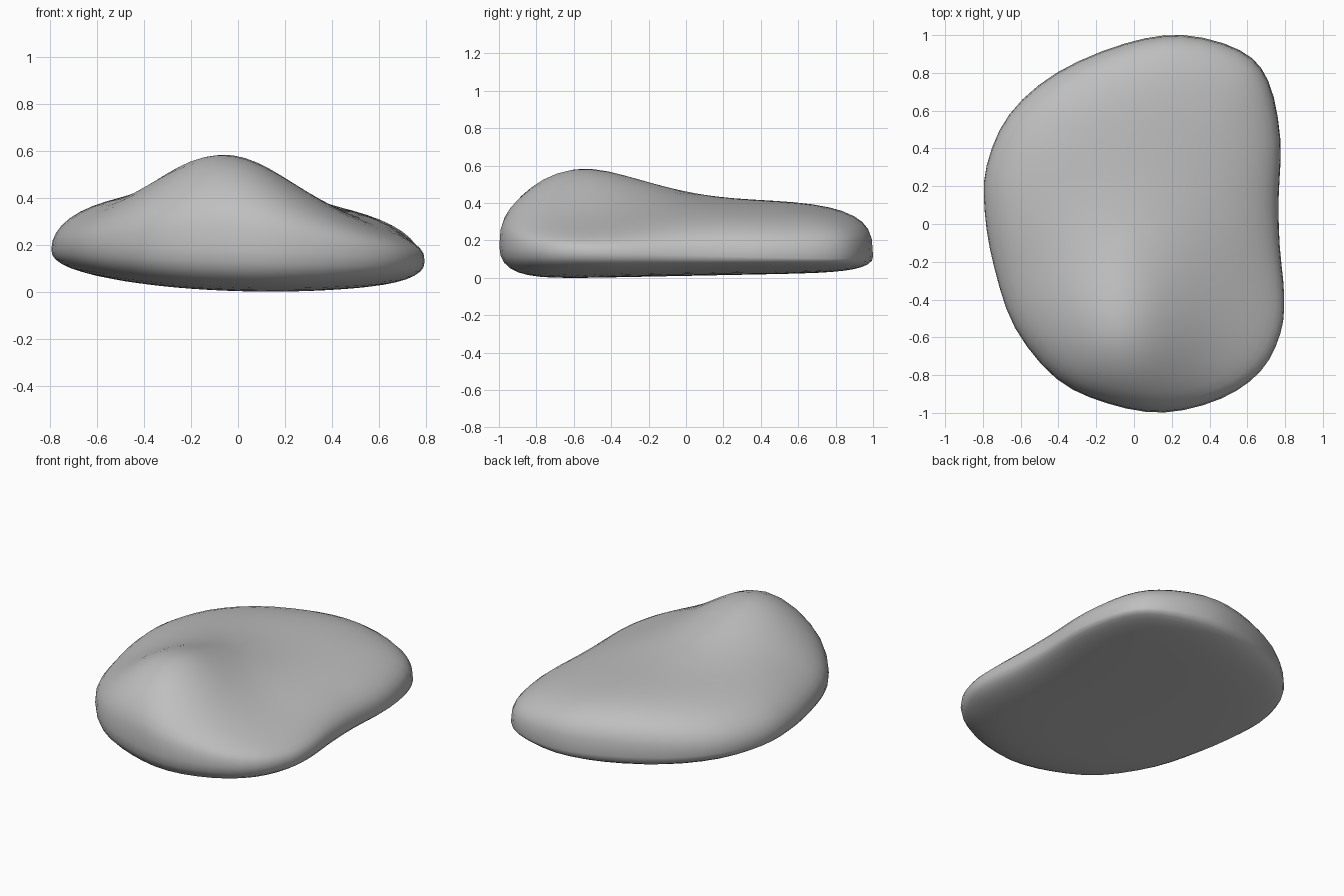
import bpy, bmesh, math
from mathutils import Vector

default_cube = bpy.data.objects.get("Cube")
if default_cube:
    bpy.data.objects.remove(default_cube, do_unlink=True)

# Plan outline, counter-clockwise
OUTLINE = [(.765, .12), (.775, .45), (.71, .76), (.56, .92), (.26, 1), (-.05, .955),
           (-.41, .8), (-.66, .58), (-.78, .31), (-.79, .06), (-.74, -.23),
           (-.63, -.55), (-.41, -.82), (-.14, -.95), (.16, -.998), (.46, -.925),
           (.67, -.78), (.775, -.58), (.795, -.38), (.772, -.12)]
STEPS = 3      # outline subdivisions per point
RINGS = 14     # rings from centre to rim


def smooth_loop(points, steps):
    """Closed Catmull-Rom curve through the points."""
    loop, count = [], len(points)
    for i in range(count):
        a, b, c, d = (Vector(points[(i + k) % count]) for k in (-1, 0, 1, 2))
        for s in range(steps):
            t = s / steps
            loop.append(b + (c - a) * t / 2 + (a - b * 2.5 + c * 2 - d / 2) * t * t
                        + (b * 1.5 - a / 2 - c * 1.5 + d / 2) * t ** 3)
    return loop


def rim_height(x, y):
    return .155 - .04 * x - .025 * y


def top_height(x, y):
    """Tilted, domed slab, lower in front, with a hump near the front."""
    slab = .413 - .055 * x - .12 * x * x - .03 * (1 - math.tanh(4 * (y + .2)))
    hump = .24 * math.exp(-((x + .06) / .28) ** 2 / 2 - ((y + .6) / .36) ** 2 / 2)
    return slab + hump


def bottom_height(x, y):
    return .015 + .02 * y + .09 * (x - .15) ** 2


def surface_point(edge, t, upper):
    x, y = edge * t
    rim = rim_height(*edge)
    if upper:
        # The shoulder is squarer at the front and back, rounder on the right
        bulge = (1 - t ** 5) ** (1 / (2.4 + .4 * edge.x + .7 * edge.y ** 2))
        return x, y, rim + (top_height(x, y) - rim) * bulge
    bulge = (1 - t ** 8) ** .42
    return x, y, rim + (bottom_height(x, y) - rim) * bulge


# Pebble skin: top pole, rings out to the rim, rings back to the bottom pole
loop = smooth_loop(OUTLINE, STEPS)
fractions = [math.sin(i / RINGS * math.pi / 2) for i in range(1, RINGS + 1)]
bm = bmesh.new()
rings = [[bm.verts.new(surface_point(e, t, True)) for e in loop] for t in fractions]
rings += [[bm.verts.new(surface_point(e, t, False)) for e in loop]
          for t in reversed(fractions[:-1])]
top_pole = bm.verts.new(surface_point(loop[0], 0, True))
bottom_pole = bm.verts.new(surface_point(loop[0], 0, False))
top_pole.co.z = sum(v.co.z for v in rings[0]) / len(loop)
bottom_pole.co.z = sum(v.co.z for v in rings[-1]) / len(loop)
for i in range(len(loop)):
    j = (i + 1) % len(loop)
    bm.faces.new((top_pole, rings[0][i], rings[0][j]))
    bm.faces.new((bottom_pole, rings[-1][j], rings[-1][i]))
    for inner, outer in zip(rings, rings[1:]):
        bm.faces.new((inner[i], outer[i], outer[j], inner[j]))
bmesh.ops.recalc_face_normals(bm, faces=bm.faces)
lowest = min(v.co.z for v in bm.verts)
bmesh.ops.translate(bm, verts=bm.verts, vec=(0, 0, -lowest))
for face in bm.faces:
    face.smooth = True

mesh = bpy.data.meshes.new("pebble")
bm.to_mesh(mesh)
bm.free()
pebble = bpy.data.objects.new("pebble", mesh)
bpy.context.scene.collection.objects.link(pebble)

# Stone colour
stone = bpy.data.materials.new("stone grey")
stone.use_nodes = True
grey = (.52, .52, .52, 1)
stone.diffuse_color = grey
stone.node_tree.nodes["Principled BSDF"].inputs["Base Color"].default_value = grey
mesh.materials.append(stone)
